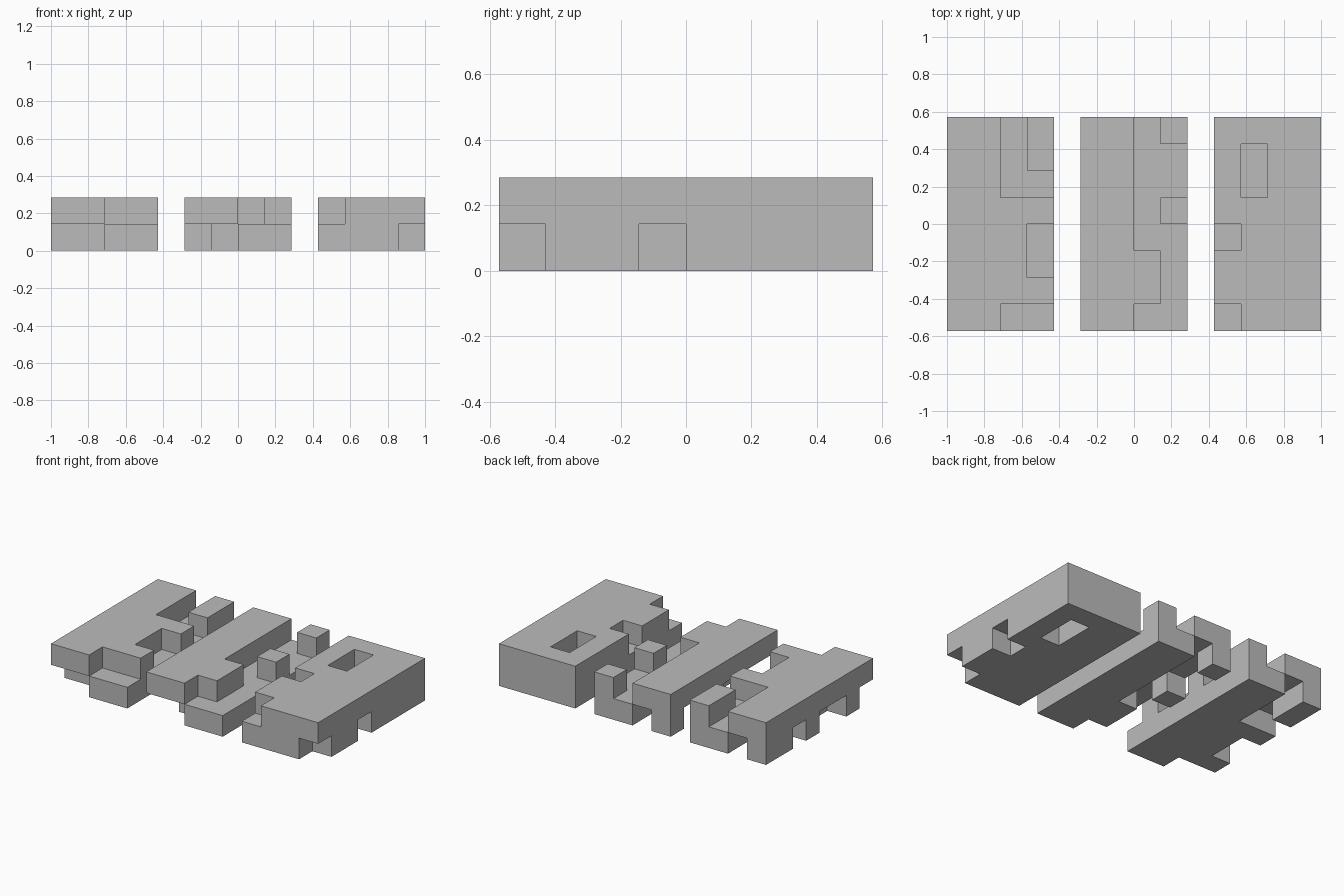
import bpy
import bmesh
from mathutils import Vector

cube = bpy.data.objects.get("Cube")
if cube:
    bpy.data.objects.remove(cube, do_unlink=True)

U = 1 / 7  # edge of one unit cube

grey = bpy.data.materials.new("plain_grey")
grey.use_nodes = True
grey.diffuse_color = (0.5, 0.5, 0.5, 1)
grey.node_tree.nodes["Principled BSDF"].inputs["Base Color"].default_value = (0.5, 0.5, 0.5, 1)

# Upper layer of each burr piece, back row first; the lower layer is its mirror.
PIECES = {
    "left_end_piece": (-5, ["##.#", "##.#", "##..", "####", "###.", "###.", "####", "##.."]),
    "middle_piece": (0, ["##.#", "##..", "##..", "##.#", "##..", "###.", "###.", "##.."]),
    "right_end_piece": (5, ["####", "#.##", "#.##", "####", ".###", "####", "####", ".###"]),
}


def filled_cells(rows):
    cells = set()
    for j, row in enumerate(reversed(rows)):
        for i, mark in enumerate(row):
            if mark == "#":
                cells.add((i, j, 1))
                cells.add((3 - i, j, 0))
    return cells


def build_piece(name, centre, rows):
    cells = filled_cells(rows)
    bm = bmesh.new()
    verts = {}

    def corner(p):
        key = tuple(round(c) for c in p)
        if key not in verts:
            verts[key] = bm.verts.new(((key[0] - 2 + centre) * U, (key[1] - 4) * U, key[2] * U))
        return verts[key]

    # Outer skin: one square wherever a filled cell meets an empty one
    for cell in cells:
        for axis in range(3):
            for sign in (-1, 1):
                near = list(cell)
                near[axis] += sign
                if tuple(near) in cells:
                    continue
                a, b = Vector(), Vector()
                a[(axis + 1) % 3] = 1
                b[(axis + 2) % 3] = 1
                base = Vector(cell)
                base[axis] += sign > 0
                loop = [base, base + a, base + a + b, base + b]
                bm.faces.new([corner(p) for p in loop[::sign]])

    # Merge the squares into large flat faces
    bmesh.ops.dissolve_limit(bm, angle_limit=0.01, verts=bm.verts[:], edges=bm.edges[:])
    mesh = bpy.data.meshes.new(name)
    bm.to_mesh(mesh)
    bm.free()
    mesh.materials.append(grey)
    bpy.context.collection.objects.link(bpy.data.objects.new(name, mesh))


for piece, (offset, layout) in PIECES.items():
    build_piece(piece, offset, layout)
